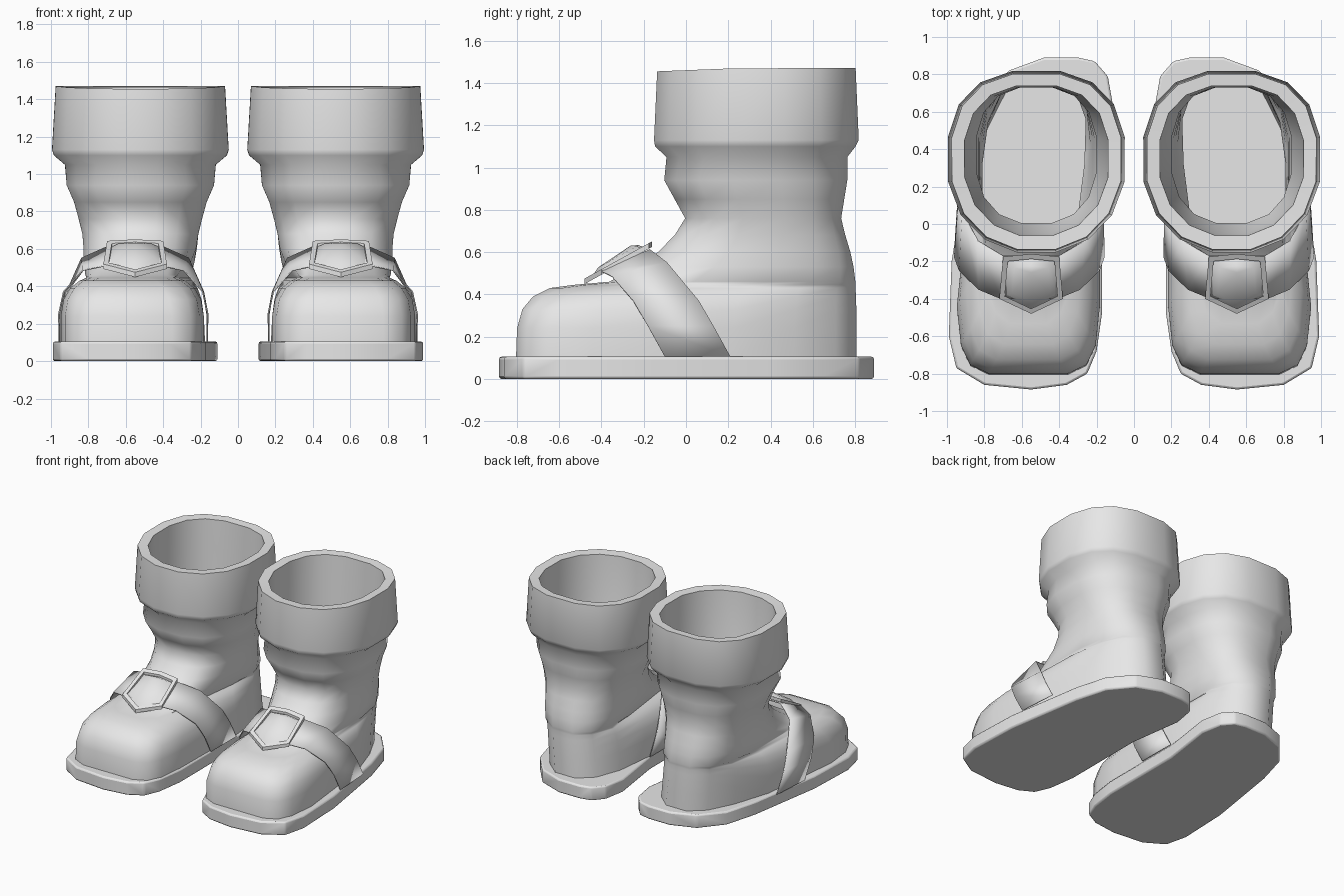
import bpy, bmesh, math

if "Cube" in bpy.data.objects:
    bpy.data.objects.remove(bpy.data.objects["Cube"])

grey = bpy.data.materials.new("plain_grey")
grey.diffuse_color = (0.8, 0.8, 0.8, 1)
grey.use_nodes = True
grey.node_tree.nodes["Principled BSDF"].inputs["Base Color"].default_value = grey.diffuse_color


def finish(name, bm, angle=40, solid=0.0, bevel=0.0):
    """Turn a bmesh of the +x boot into a smooth, mirrored object."""
    bmesh.ops.recalc_face_normals(bm, faces=bm.faces)
    me = bpy.data.meshes.new(name)
    bm.to_mesh(me)
    bm.free()
    me.materials.append(grey)
    for p in me.polygons:
        p.use_smooth = True
    me.set_sharp_from_angle(angle=math.radians(angle))
    ob = bpy.data.objects.new(name, me)
    bpy.context.collection.objects.link(ob)
    if solid:
        m = ob.modifiers.new("thickness", 'SOLIDIFY')
        m.thickness, m.offset = solid, 0
    if bevel:
        m = ob.modifiers.new("soft_edge", 'BEVEL')
        m.width, m.segments = bevel, 2
    ob.modifiers.new("pair", 'MIRROR')
    return ob


def bridge(bm, a, b, closed=True):
    n = len(a)
    for i in range(n if closed else n - 1):
        j = (i + 1) % n
        bm.faces.new((a[i], a[j], b[j], b[i]))


def section(bm, z, yf, yb, front, back, power, count=16):
    """Rounded ring; x range runs from front (inner, outer) to back."""
    ring = []
    for k in range(count):
        t = 2 * math.pi * (k + 0.5) / count
        c, s = math.cos(t), math.sin(t)
        e = 2 / (power if c > 0 else 2.5)
        v = -math.copysign(abs(c) ** e, c)
        u = math.copysign(abs(s) ** e, s)
        f = (v + 1) / 2
        g = max(0, (f - 0.3) / 0.7)
        g = g * g * (3 - 2 * g)
        lo = front[0] + (back[0] - front[0]) * g
        hi = front[1] + (back[1] - front[1]) * g
        y = (yf + yb) / 2 + v * (yb - yf) / 2
        dip = 0.015 * max(0, 1 - f * 2.5) if z > 1.4 else 0
        ring.append(bm.verts.new(((lo + hi) / 2 + u * (hi - lo) / 2, y, z - dip)))
    return ring


# Boot upper: foot rings (z, y front, toe inner x, toe outer x, toe squareness)
foot = [(0.10, -0.81, 0.18, 0.95, 5.5), (0.24, -0.805, 0.18, 0.95, 5.5),
        (0.33, -0.78, 0.195, 0.935, 5.2), (0.39, -0.73, 0.23, 0.90, 4.8),
        (0.43, -0.65, 0.28, 0.85, 4.2), (0.445, -0.54, 0.32, 0.81, 3.5),
        (0.46, -0.37, 0.29, 0.82, 2.8), (0.53, -0.25, 0.25, 0.83, 2.5),
        (0.60, -0.14, 0.22, 0.83, 2.4)]
# Shaft, folded cuff, rim and lining (z, y front, y back, half width)
shaft = [(0.68, -0.06, 0.76, 0.315), (0.76, -0.01, 0.74, 0.335), (0.85, -0.06, 0.755, 0.36),
         (0.94, -0.11, 0.77, 0.40), (1.05, -0.10, 0.77, 0.41), (1.10, -0.155, 0.81, 0.47),
         (1.13, -0.16, 0.825, 0.48), (1.47, -0.145, 0.81, 0.46), (1.465, -0.07, 0.745, 0.39),
         (1.05, -0.055, 0.735, 0.37), (0.76, 0.0, 0.735, 0.325)]
bm = bmesh.new()
rings = []
for z, yf, lo, hi, power in foot:
    r = (z - 0.1) / 0.5
    heel = (0.16 + 0.05 * r, 0.80 + 0.03 * r)
    rings.append(section(bm, z, yf, 0.82 - 0.035 * r ** 4, (lo, hi), heel, power))
for z, yf, yb, w in shaft:
    span = (0.522 - w, 0.522 + w)
    rings.append(section(bm, z, yf, yb, span, span, 2.15 if z > 1 else 2.4))
for a, b in zip(rings, rings[1:]):
    bridge(bm, a, b)
finish("boot_upper", bm, 75)

# Sole: foot outline raised into a slab
outline = [(0.36, -0.86), (0.55, -0.885), (0.80, -0.86), (0.95, -0.77), (0.99, -0.6),
           (0.975, -0.2), (0.88, 0.4), (0.81, 0.65), (0.67, 0.82), (0.48, 0.89),
           (0.30, 0.89), (0.21, 0.87), (0.14, 0.79), (0.11, 0.62), (0.17, 0.2),
           (0.17, -0.47), (0.20, -0.68), (0.25, -0.80)]
bm = bmesh.new()
low = [bm.verts.new((x, y, 0)) for x, y in outline]
top = [bm.verts.new((x, y, 0.105)) for x, y in outline]
bridge(bm, low, top)
bm.faces.new(low[::-1])
bm.faces.new(top)
finish("sole", bm, 60, bevel=0.012)

# Strap: half band over the instep (half width, y, z of front then back edge)
half = [(0.395, -0.10, 0.105, 0.385, 0.21, 0.105), (0.398, -0.18, 0.25, 0.385, 0.13, 0.25),
        (0.372, -0.25, 0.37, 0.365, 0.06, 0.37), (0.27, -0.35, 0.485, 0.285, -0.09, 0.55),
        (0.15, -0.40, 0.51, 0.15, -0.17, 0.61)]
bm = bmesh.new()
front, back = [], []
for side, rows in ((-1, half), (1, half[::-1])):
    for wf, yf, zf, wb, yb, zb in rows:
        front.append(bm.verts.new((0.56 + side * wf, yf, zf)))
        back.append(bm.verts.new((0.55 + side * wb, yb, zb)))
bridge(bm, front, back, closed=False)
finish("strap", bm, 60, solid=0.008)

# Buckle: six-sided tilted frame with a domed centre
hexagon = [(-0.15, 0.145), (0, 0.16), (0.15, 0.145), (0.17, -0.08), (0, -0.16), (-0.17, -0.08)]


def hex_ring(bm, scale, lift):
    ring = []
    for x, y in hexagon:
        y = y * scale
        ring.append(bm.verts.new((0.55 + x * scale, y - 0.32, 0.555 + 0.55 * y + lift)))
    return ring


bm = bmesh.new()
frame = [hex_ring(bm, s, h) for s, h in ((1, -0.018), (1, 0.008), (0.83, 0.008), (0.83, -0.018))]
for a, b in zip(frame, frame[1:] + frame[:1]):
    bridge(bm, a, b)
finish("buckle_frame", bm, 30)

bm = bmesh.new()
base, mid = hex_ring(bm, 0.83, -0.01), hex_ring(bm, 0.6, 0.025)
bridge(bm, base, mid)
tip = bm.verts.new((0.55, -0.26, 0.632))
for i in range(6):
    bm.faces.new((mid[i], mid[(i + 1) % 6], tip))
finish("buckle_centre", bm, 60)
